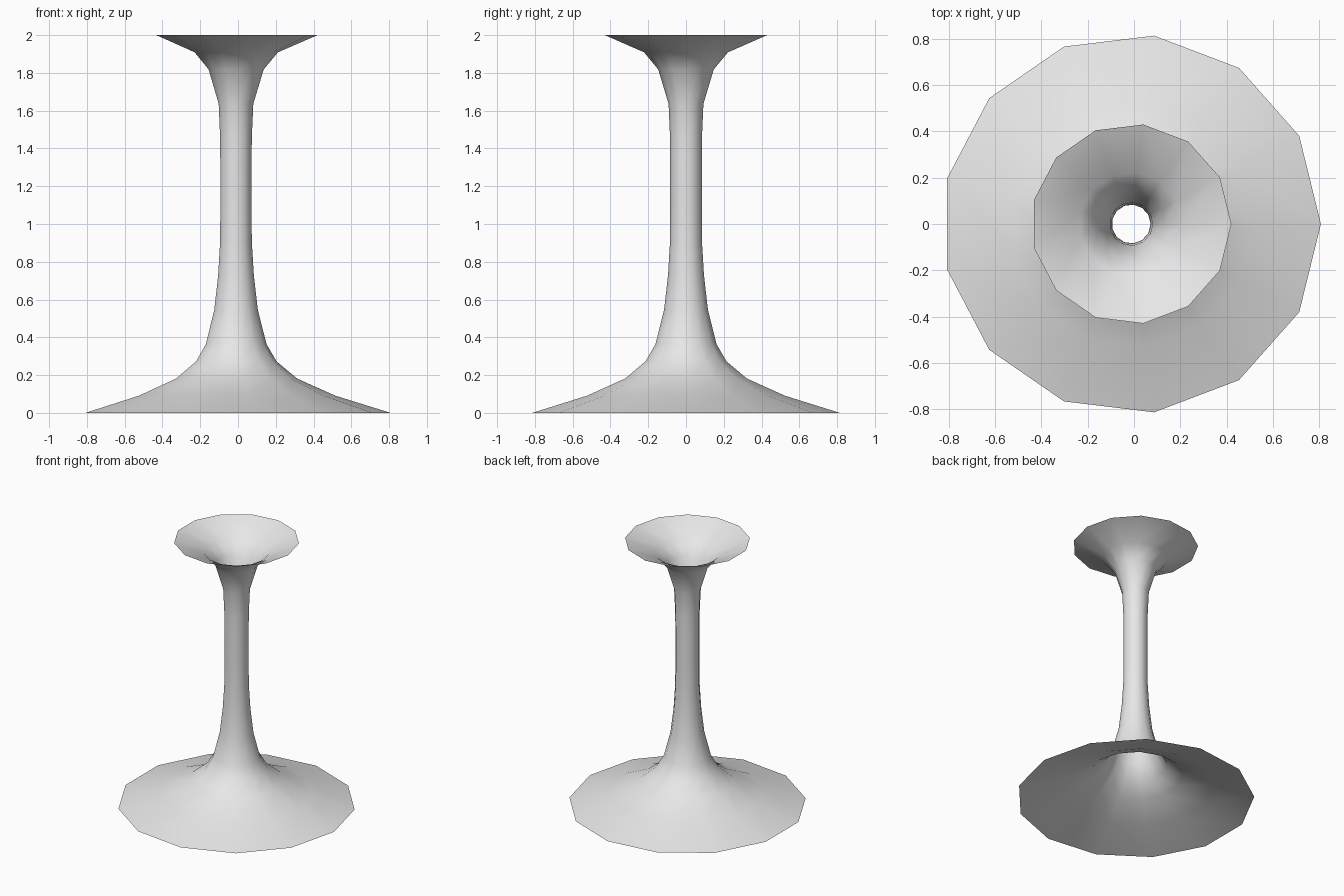
import bpy, bmesh, math

cube = bpy.data.objects.get("Cube")
if cube:
    bpy.data.objects.remove(cube, do_unlink=True)

SIDES = 13
AXIS_X = -0.012
STEP = 2 / 22

# Flared tube profile: (height in steps, radius)
PROFILE = [(0, 0.82), (1, 0.528), (2, 0.325), (3, 0.216), (4, 0.163),
           (6, 0.117), (8, 0.096), (10, 0.085), (12, 0.084), (14, 0.084),
           (16, 0.085), (18, 0.093), (20, 0.148), (21, 0.224), (22, 0.433)]

# Plain grey finish
grey = bpy.data.materials.new("light_grey")
grey.use_nodes = True
colour = (0.8, 0.8, 0.8, 1)
grey.diffuse_color = colour
grey.node_tree.nodes["Principled BSDF"].inputs["Base Color"].default_value = colour

# Open, hollow shell swept around the vertical axis
bm = bmesh.new()
rings = []
for level, radius in PROFILE:
    ring = []
    for i in range(SIDES):
        a = math.tau * i / SIDES
        ring.append(bm.verts.new((AXIS_X + radius * math.cos(a),
                                  radius * math.sin(a), level * STEP)))
    rings.append(ring)
for low, high in zip(rings, rings[1:]):
    for i in range(SIDES):
        j = (i + 1) % SIDES
        face = bm.faces.new((low[i], low[j], high[j], high[i]))
        face.smooth = True

mesh = bpy.data.meshes.new("flared_tube")
bm.to_mesh(mesh)
bm.free()
mesh.materials.append(grey)
tube = bpy.data.objects.new("flared_tube", mesh)
bpy.context.collection.objects.link(tube)
